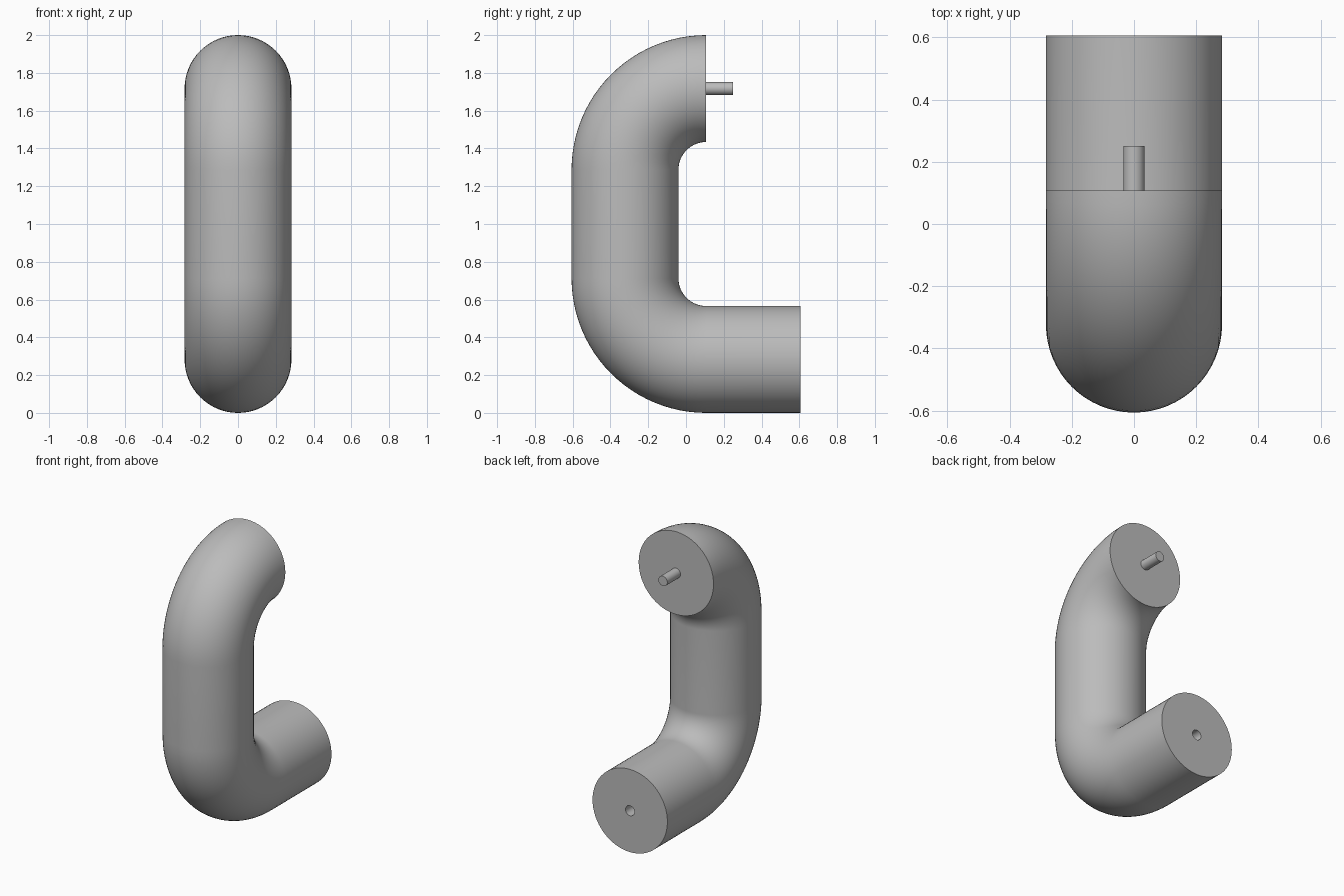
import bpy, bmesh, math
from mathutils import Vector

cube = bpy.data.objects.get("Cube")
if cube:
    bpy.data.objects.remove(cube, do_unlink=True)

TUBE, PEG, PEG_LEN = 0.283, 0.034, 0.143
BEND = 0.43                      # centreline radius of both bends
BEND_Y, BACK_Y = 0.107, 0.605
LOW_Z, HIGH_Z = TUBE, 2 - TUBE
SIDES, STEPS = 64, 24

grey = bpy.data.materials.new("grey")
grey.use_nodes = True
colour = (0.5, 0.5, 0.5, 1)
grey.diffuse_color = colour
grey.node_tree.nodes["Principled BSDF"].inputs["Base Color"].default_value = colour

# Each section is (y, z, angle of travel in the yz plane, radius)
sections = [(BEND_Y + PEG_LEN, HIGH_Z, math.pi, PEG),     # peg
            (BEND_Y, HIGH_Z, math.pi, PEG)]


def bend(centre_z, start):
    for i in range(STEPS + 1):
        a = start + math.pi / 2 * i / STEPS
        sections.append((BEND_Y + BEND * math.cos(a), centre_z + BEND * math.sin(a),
                         a + math.pi / 2, TUBE))


bend(HIGH_Z - BEND, math.pi / 2)                          # upper bend
bend(LOW_Z + BEND, math.pi)                               # lower bend
sections += [(BACK_Y, LOW_Z, 0, TUBE),                    # lower arm
             (BACK_Y, LOW_Z, 0, PEG),                     # socket rim
             (BACK_Y - PEG_LEN, LOW_Z, 0, PEG)]           # socket floor

# Loft one continuous skin through the sections
bm = bmesh.new()
rings = []
for y, z, travel, radius in sections:
    across = Vector((0, -math.sin(travel), math.cos(travel)))
    ring = []
    for k in range(SIDES):
        t = math.tau * k / SIDES
        ring.append(bm.verts.new(Vector((0, y, z)) + radius *
                                 (Vector((math.cos(t), 0, 0)) + across * math.sin(t))))
    rings.append(ring)
for a, b in zip(rings, rings[1:]):
    for k in range(SIDES):
        n = (k + 1) % SIDES
        bm.faces.new((a[k], a[n], b[n], b[k]))
bm.faces.new(rings[0])
bm.faces.new(rings[-1])
bmesh.ops.recalc_face_normals(bm, faces=bm.faces)

mesh = bpy.data.meshes.new("bent_tube")
bm.to_mesh(mesh)
bm.free()
mesh.materials.append(grey)
tube = bpy.data.objects.new("bent_tube", mesh)
bpy.context.collection.objects.link(tube)

bpy.ops.object.select_all(action="DESELECT")
tube.select_set(True)
bpy.context.view_layer.objects.active = tube
bpy.ops.object.shade_smooth_by_angle(angle=math.radians(30))
